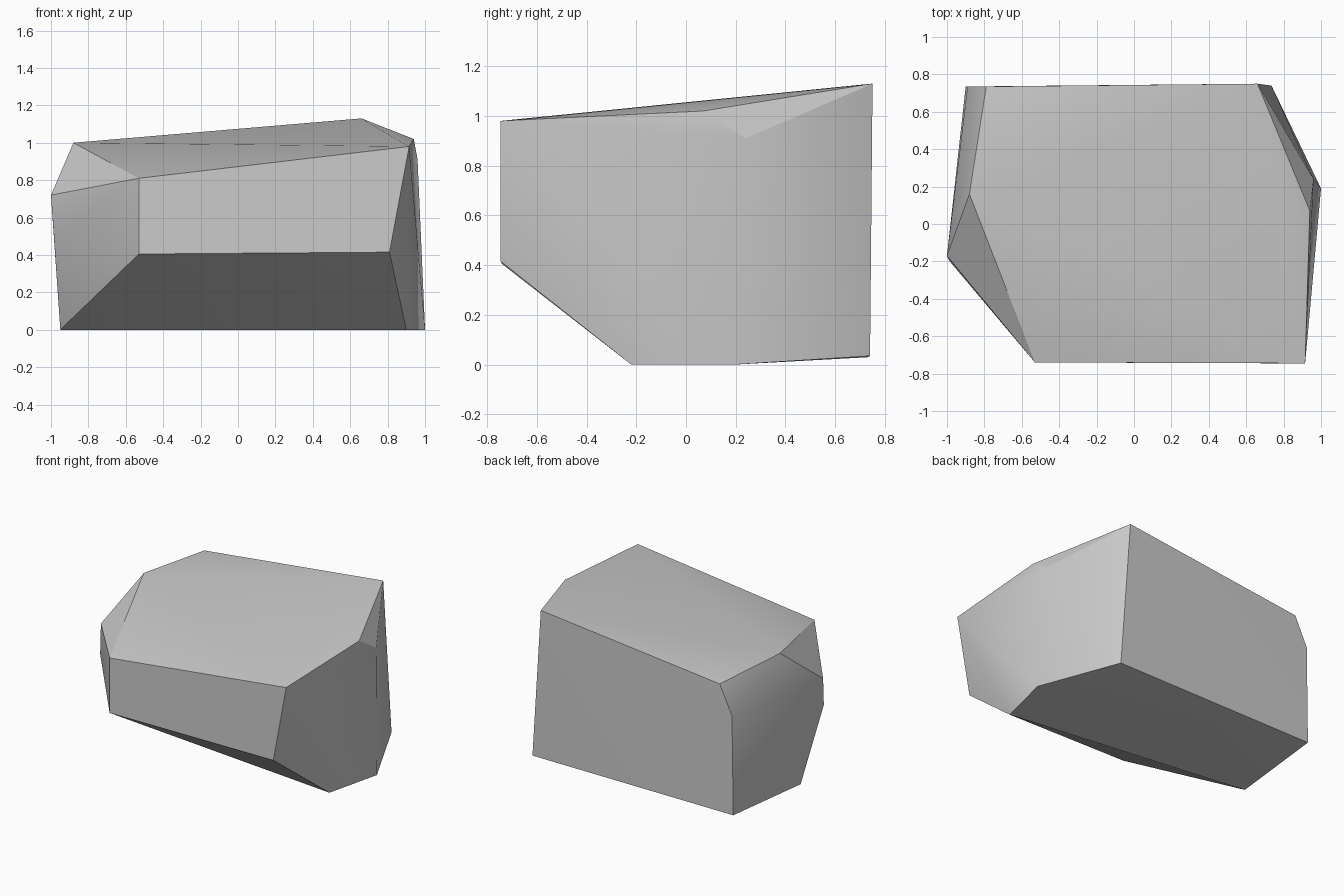
import bpy
import bmesh
import math

cube = bpy.data.objects.get("Cube")
if cube:
    bpy.data.objects.remove(cube, do_unlink=True)


def make_material(name, colour):
    material = bpy.data.materials.new(name)
    material.use_nodes = True
    material.diffuse_color = colour
    shader = material.node_tree.nodes["Principled BSDF"]
    shader.inputs["Base Color"].default_value = colour
    return material


def make_hull(name, corner_groups, material):
    """Wrap a faceted convex solid around the chipped corners."""
    bm = bmesh.new()
    for corners in corner_groups:
        for corner in corners:
            bm.verts.new(corner)
    hull = bmesh.ops.convex_hull(bm, input=bm.verts[:])
    leftovers = {g for g in hull["geom_interior"] + hull["geom_unused"]
                 if isinstance(g, bmesh.types.BMVert)}
    bmesh.ops.delete(bm, geom=list(leftovers), context="VERTS")
    bmesh.ops.recalc_face_normals(bm, faces=bm.faces[:])
    mesh = bpy.data.meshes.new(name)
    bm.to_mesh(mesh)
    bm.free()
    mesh.materials.append(material)
    obj = bpy.data.objects.new(name, mesh)
    bpy.context.collection.objects.link(obj)
    return obj


# Steep front face
front_corners = [(-.53, -.74, .81), (.915, -.745, .98),
                 (.81, -.745, .415), (-.53, -.74, .405)]
# Flat back face with a nicked upper corner
back_corners = [(.66, .75, 1.13), (-.79, .735, .97), (-.89, .735, .76),
                (-.9, .735, .03), (.735, .74, .035)]
# Chips along the two sides
left_chips = [(.94, .07, 1.02), (.96, .24, .91)]
right_chips = [(-.88, .16, 1), (-1, -.17, .72), (-.985, -.2, .51)]
# Resting corners on the ground
base_corners = [(-.95, .02, 0), (.9, -.22, 0), (1, .19, 0)]

stone_grey = make_material("stone grey", (.6, .6, .6, 1))
rock = make_hull("rock", [front_corners, back_corners, left_chips,
                          right_chips, base_corners], stone_grey)

# Soften shallow facets, keep the hard breaks crisp
bpy.ops.object.select_all(action="DESELECT")
rock.select_set(True)
bpy.context.view_layer.objects.active = rock
bpy.ops.object.shade_smooth_by_angle(angle=math.radians(30))
